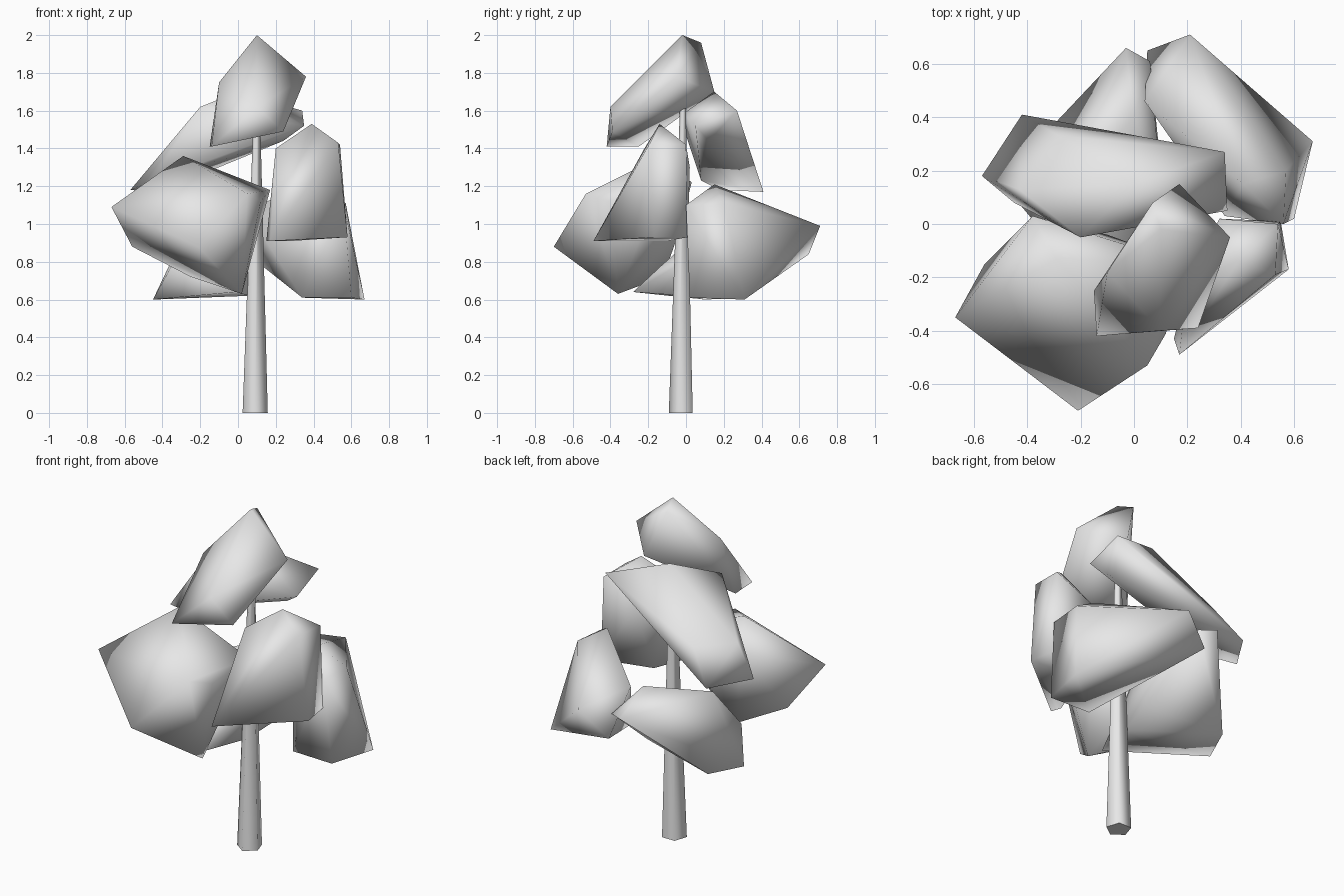
import bpy
import bmesh
import math
from mathutils import Matrix, Vector

default_cube = bpy.data.objects.get("Cube")
if default_cube:
    bpy.data.objects.remove(default_cube, do_unlink=True)

UNIT = 0.01  # clump corners are given in hundredths


def make_material(name, colour):
    material = bpy.data.materials.new(name)
    material.use_nodes = True
    material.diffuse_color = colour
    shader = material.node_tree.nodes["Principled BSDF"]
    shader.inputs["Base Color"].default_value = colour
    return material


pale_grey = make_material("pale_grey", (0.8, 0.8, 0.8, 1))


def finish(name, bm):
    """Turn a bmesh into a smooth shaded object with the shared colour."""
    bmesh.ops.recalc_face_normals(bm, faces=bm.faces)
    for face in bm.faces:
        face.smooth = True
    mesh = bpy.data.meshes.new(name)
    bm.to_mesh(mesh)
    bm.free()
    mesh.materials.append(pale_grey)
    obj = bpy.data.objects.new(name, mesh)
    bpy.context.scene.collection.objects.link(obj)
    return obj


def leaf_clump(name, *corners):
    """Faceted convex leaf mass stretched around a few corners."""
    bm = bmesh.new()
    for corner in corners:
        bm.verts.new(Vector(corner) * UNIT)
    hull = bmesh.ops.convex_hull(bm, input=bm.verts)
    unused = [item for item in hull["geom_interior"]
              if isinstance(item, bmesh.types.BMVert)]
    bmesh.ops.delete(bm, geom=unused, context="VERTS")
    bmesh.ops.dissolve_limit(bm, angle_limit=math.radians(4),
                             verts=bm.verts, edges=bm.edges)
    return finish(name, bm)


def tapered_trunk(name, base, top, base_radius, top_radius, sides):
    """Slim leaning trunk with a closed base and tip, one corner to the front."""
    bm = bmesh.new()
    turn = Matrix.Rotation(math.pi, 4, "Z")
    rings = []
    for centre, radius in ((base, base_radius), (top, top_radius)):
        ring = bmesh.ops.create_circle(
            bm, segments=sides, radius=radius,
            matrix=Matrix.Translation(centre) @ turn)["verts"]
        rings.append(ring)
    for i in range(sides):
        j = (i + 1) % sides
        bm.faces.new((rings[0][i], rings[0][j], rings[1][j], rings[1][i]))
    for ring in rings:
        cap = bm.faces.new(ring)
        for edge in cap.edges:
            edge.smooth = False
    return finish(name, bm)


# Trunk
tapered_trunk("trunk", base=(0.091, -0.021, 0), top=(0.1, -0.015, 1.65),
              base_radius=0.07, top_radius=0.016, sides=5)

# Crown at the very top
leaf_clump("top_clump",
           (10, -2, 200), (7, 8, 196), (17, 15, 170), (36, -5, 178),
           (24, -39, 149), (-14, -42, 141), (-15, -25, 141),
           (-10, -18, 175), (10, -40, 162))

# Upper mass behind the trunk
leaf_clump("upper_back_clump",
           (-57, 18, 118), (-42, 41, 117), (-28, 33, 135), (0, 15, 170),
           (34, 27, 160), (35, 5, 152), (-20, -5, 162),
           (24, 12, 144), (-45, 8, 123), (-43, 13, 134))

# Large mass at the front
leaf_clump("front_clump",
           (-67, -35, 109), (-21, -70, 88), (-29, -13, 136), (-38, 3, 122),
           (-56, -15, 88), (17, -14, 118), (12, -41, 112), (2, -36, 63),
           (5, -53, 116), (-10, -4, 95), (-25, -12, 72))

# Upright mass on the front left side
leaf_clump("front_left_clump",
           (39, -14, 153), (54, 0, 142), (53, -19, 143), (17, -49, 91),
           (58, -17, 93), (55, 1, 93), (20, -22, 140), (32, 2, 130),
           (28, -10, 91), (15, -43, 91))

# Low mass on the back left side
leaf_clump("back_left_clump",
           (41, 15, 121), (57, 20, 111), (56, 0, 110), (21, 71, 99),
           (67, 31, 60), (60, 2, 61), (34, 3, 61),
           (5, 65, 84), (4, 46, 108))

# Low mass on the back right side
leaf_clump("back_right_clump",
           (-45, 10, 60), (-36, 31, 61), (-3, 66, 98), (6, 61, 97),
           (0, 40, 107), (-26, 12, 100), (-35, -2, 78), (10, 22, 66),
           (-1, -28, 64), (-5, -13, 78), (6, 0, 62), (10, 15, 90))
